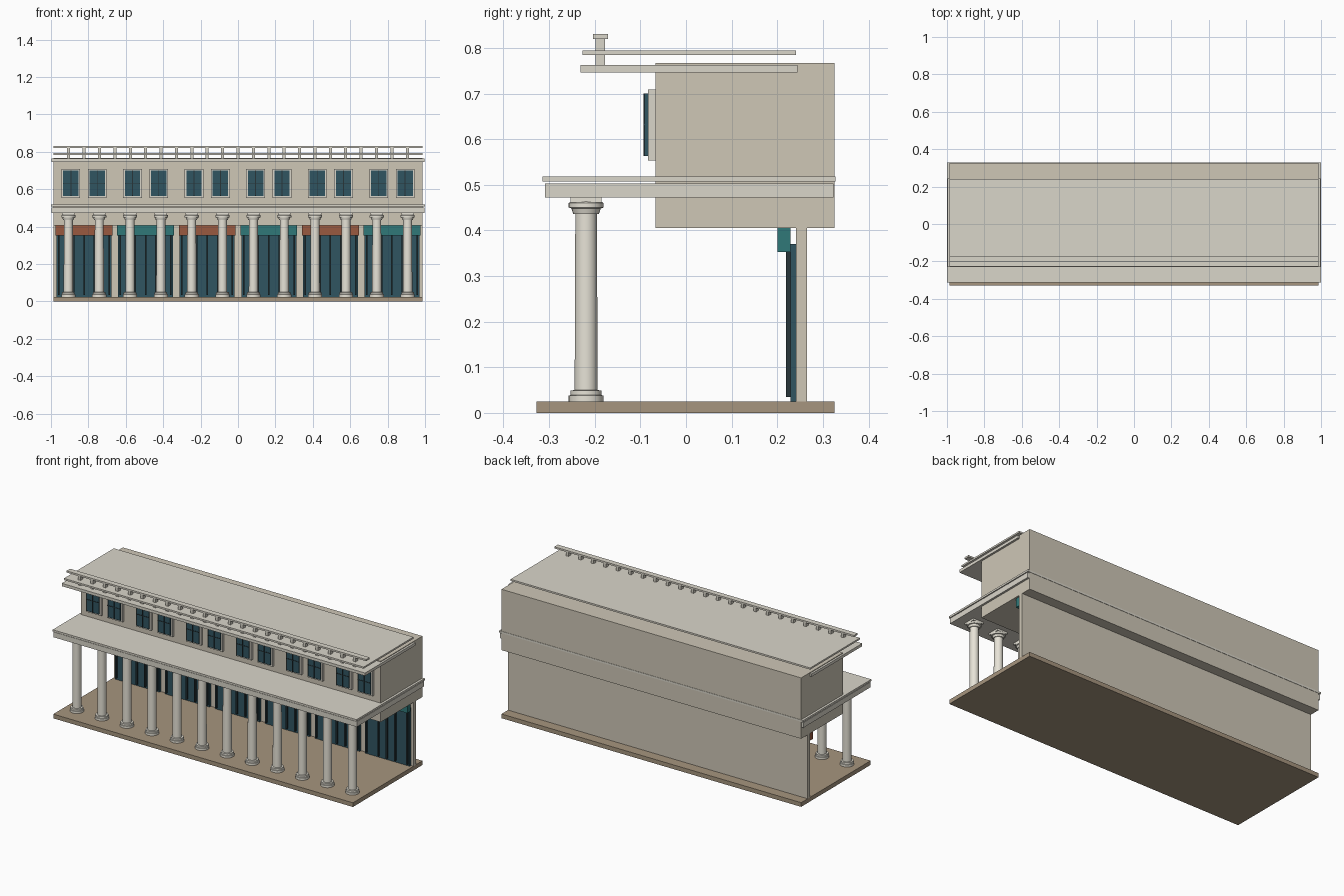
import bpy, bmesh, math

if "Cube" in bpy.data.objects:
    bpy.data.objects.remove(bpy.data.objects["Cube"])

def mat(name, rgb):
    m = bpy.data.materials.new(name)
    m.diffuse_color = (*rgb, 1)
    m.use_nodes = True
    m.node_tree.nodes["Principled BSDF"].inputs["Base Color"].default_value = m.diffuse_color
    return m

WALL = mat("wall_stone", (0.62, 0.57, 0.47))
TRIM = mat("trim_stone", (0.70, 0.67, 0.59))
COLUMN = mat("column_stone", (0.80, 0.77, 0.68))
FLOOR = mat("paving", (0.38, 0.30, 0.21))
GLASS = mat("glass", (0.03, 0.09, 0.12))
DARK = mat("dark_metal", (0.02, 0.035, 0.04))
TEAL = mat("teal_sign", (0.03, 0.19, 0.19))
RUST = mat("rust_sign", (0.32, 0.10, 0.05))

def finish(name, bm, m):
    me = bpy.data.meshes.new(name)
    bm.to_mesh(me)
    bm.free()
    me.materials.append(m)
    ob = bpy.data.objects.new(name, me)
    bpy.context.collection.objects.link(ob)
    return ob

def boxes(name, spans, m):
    """One object made of boxes given as (x0, x1, y0, y1, z0, z1)."""
    bm = bmesh.new()
    for x0, x1, y0, y1, z0, z1 in spans:
        vs = bmesh.ops.create_cube(bm, size=1)["verts"]
        for v in vs:
            v.co.x = x1 if v.co.x > 0 else x0
            v.co.y = y1 if v.co.y > 0 else y0
            v.co.z = z1 if v.co.z > 0 else z0
    return finish(name, bm, m)

def slab(name, half, y0, y1, z0, z1, m):
    return boxes(name, [(-half, half, y0, y1, z0, z1)], m)

def lathe(name, profile, x, y, m, n=32):
    bm = bmesh.new()
    rings = [[bm.verts.new((x + r * math.cos(2 * math.pi * k / n),
                            y + r * math.sin(2 * math.pi * k / n), z))
              for k in range(n)] for r, z in profile]
    for a, b in zip(rings, rings[1:]):
        for k in range(n):
            bm.faces.new((a[k], a[(k + 1) % n], b[(k + 1) % n], b[k]))
    bm.faces.new(rings[0][::-1])
    bm.faces.new(rings[-1])
    ob = finish(name, bm, m)
    bpy.ops.object.select_all(action='DESELECT')
    ob.select_set(True)
    bpy.context.view_layer.objects.active = ob
    bpy.ops.object.shade_smooth_by_angle(angle=math.radians(35))

# main masses
slab("paving_base", 0.986, -0.328, 0.326, 0, 0.025, FLOOR)
slab("shop_back_wall", 0.986, 0.241, 0.265, 0.025, 0.406, WALL)
slab("upper_storey", 0.986, -0.067, 0.326, 0.405, 0.767, WALL)
slab("canopy_beam", 0.998, -0.309, 0.323, 0.472, 0.503, TRIM)
slab("canopy_cornice", 1.0, -0.314, 0.328, 0.507, 0.518, TRIM)
slab("roof_cornice", 0.998, -0.231, 0.244, 0.746, 0.763, TRIM)
slab("roof_slab", 0.986, -0.227, 0.241, 0.784, 0.794, TRIM)

# roof railing
N_POST = 23
boxes("railing_posts", [(x - 0.008, x + 0.008, -0.198, -0.177, 0.763, 0.821)
      for x in (-0.905 + 1.81 * i / (N_POST - 1) for i in range(N_POST))], TRIM)
slab("railing_rail", 0.986, -0.204, -0.171, 0.820, 0.830, TRIM)

# colonnade
PROFILE = [(0.038, 0.025), (0.038, 0.038), (0.034, 0.039), (0.034, 0.049),
           (0.025, 0.050), (0.0245, 0.25), (0.0235, 0.436), (0.028, 0.436),
           (0.032, 0.448), (0.038, 0.450), (0.038, 0.460), (0.034, 0.463)]
for i in range(12):
    x = -0.907 + 0.1649 * i
    lathe(f"column_{i + 1}", PROFILE, x, -0.219, COLUMN)
    boxes(f"abacus_{i + 1}", [(x - 0.034, x + 0.034, -0.253, -0.185, 0.461, 0.473)], COLUMN)

# shop bays and the paired windows above them
for i in range(6):
    c = -0.823 + 0.3292 * i
    n = i + 1
    boxes(f"shopfront_{n}", [(c - 0.147, c + 0.147, 0.229, 0.242, 0.025, 0.37)], GLASS)
    boxes(f"shop_mullions_{n}", [(c + d - 0.004, c + d + 0.004, 0.219, 0.229, 0.035, 0.358)
          for d in (-0.135, -0.055, 0.0, 0.055, 0.135)], DARK)
    boxes(f"shop_sign_{n}", [(c - 0.152, c + 0.152, 0.200, 0.229, 0.353, 0.405)],
          TEAL if i % 2 else RUST)
    for side, s in (("left", -1), ("right", 1)):
        w = c + s * 0.0705
        boxes(f"window_surround_{side}_{n}", [(w - 0.05, w + 0.05, -0.083, -0.066, 0.553, 0.709)], TRIM)
        boxes(f"window_glass_{side}_{n}", [(w - 0.041, w + 0.041, -0.091, -0.083, 0.563, 0.700)], GLASS)
        boxes(f"window_bars_{side}_{n}",
              [(w - 0.002, w + 0.002, -0.093, -0.090, 0.563, 0.700),
               (w - 0.041, w + 0.041, -0.093, -0.090, 0.630, 0.634)], DARK)
